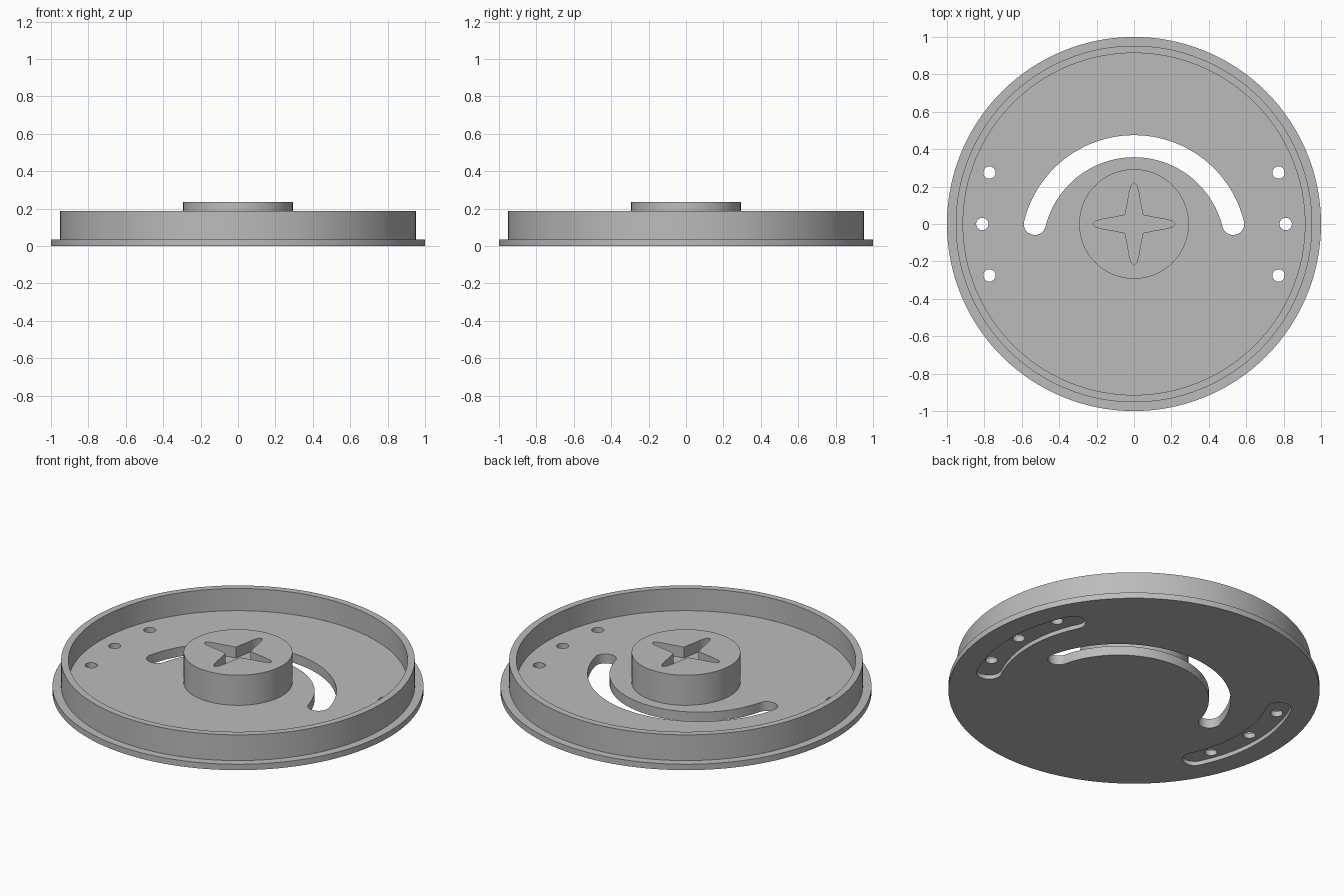
import bpy, bmesh, math

if "Cube" in bpy.data.objects:
    bpy.data.objects.remove(bpy.data.objects["Cube"])

SEG = 128
grey = bpy.data.materials.new("plain_grey")
grey.diffuse_color = (0.5, 0.5, 0.5, 1)
grey.use_nodes = True
grey.node_tree.nodes["Principled BSDF"].inputs["Base Color"].default_value = grey.diffuse_color


def make_object(name, bm):
    bmesh.ops.recalc_face_normals(bm, faces=bm.faces)
    mesh = bpy.data.meshes.new(name)
    bm.to_mesh(mesh)
    bm.free()
    mesh.materials.append(grey)
    obj = bpy.data.objects.new(name, mesh)
    bpy.context.collection.objects.link(obj)
    return obj


def lathe(name, profile):
    """Revolve (radius, z) points around z and cap both ends."""
    bm = bmesh.new()
    rings = [[bm.verts.new((r * math.cos(math.tau * i / SEG),
                            r * math.sin(math.tau * i / SEG), z))
              for i in range(SEG)] for r, z in profile]
    for a, b in zip(rings, rings[1:]):
        for i in range(SEG):
            j = (i + 1) % SEG
            bm.faces.new((a[i], a[j], b[j], b[i]))
    bm.faces.new(rings[0])
    bm.faces.new(rings[-1])
    return make_object(name, bm)


def prism(name, outline, z0, z1):
    """Extrude a flat outline from z0 to z1."""
    bm = bmesh.new()
    face = bm.faces.new([bm.verts.new((x, y, z0)) for x, y in outline])
    new = bmesh.ops.extrude_face_region(bm, geom=[face])["geom"]
    bmesh.ops.translate(bm, vec=(0, 0, z1 - z0),
                        verts=[v for v in new if isinstance(v, bmesh.types.BMVert)])
    return make_object(name, bm)


def arc(cx, cy, r, a0, a1, n):
    return [(cx + r * math.cos(a0 + (a1 - a0) * i / n),
             cy + r * math.sin(a0 + (a1 - a0) * i / n)) for i in range(n + 1)]


def arc_slot(cx, cy, r, half_width, a0, a1):
    """Curved slot outline with round ends."""
    def end(a):
        return cx + r * math.cos(a), cy + r * math.sin(a)
    pts = arc(cx, cy, r + half_width, a0, a1, 48)
    pts += arc(*end(a1), half_width, a1, a1 + math.pi, 14)[1:-1]
    pts += arc(cx, cy, r - half_width, a1, a0, 48)
    pts += arc(*end(a0), half_width, a0 + math.pi, a0 + math.tau, 14)[1:-1]
    return pts


def cut(target, cutter):
    mod = target.modifiers.new("cut", "BOOLEAN")
    mod.operation = "DIFFERENCE"
    mod.solver = "EXACT"
    mod.object = cutter
    bpy.context.view_layer.objects.active = target
    bpy.ops.object.modifier_apply(modifier=mod.name)
    bpy.data.objects.remove(cutter, do_unlink=True)


# Round tray: flange, raised rim, floor and central hub
body = lathe("wheel_tray", [
    (1.0, 0), (1.0, 0.035), (0.953, 0.035), (0.953, 0.188),
    (0.914, 0.188), (0.914, 0.056), (0.293, 0.056), (0.293, 0.235)])

# Crescent slot through the floor
tilt = math.radians(13.8)
cut(body, prism("crescent_cutter",
                arc_slot(0, -0.13, 0.546, 0.059, tilt, math.pi - tilt), -0.1, 0.12))

# Shallow curved pockets underneath and three screw holes on each side
span = math.radians(26)
for side in (0, math.pi):
    cut(body, prism("pocket_cutter",
                    arc_slot(0, 0, 0.805, 0.068, side - span, side + span), -0.1, 0.025))
    s = math.cos(side)
    for x, y in ((0.773, 0.275), (0.811, 0), (0.773, -0.275)):
        cut(body, prism("hole_cutter",
                        arc(s * x, y, 0.033, 0, math.tau, 24)[:-1], -0.1, 0.12))

# Four-armed star socket in the hub
arm = [(0.048, 0.048), (0.036, 0.105), (0.026, 0.165), (0.016, 0.204), (0, 0.221),
       (-0.016, 0.204), (-0.026, 0.165), (-0.036, 0.105)]
star = []
for k in range(4):
    c, s = round(math.cos(k * math.pi / 2)), round(math.sin(k * math.pi / 2))
    star += [(c * x - s * y, s * x + c * y) for x, y in arm]
cut(body, prism("star_cutter", star, 0.17, 0.3))

# Smooth round walls, crisp edges
bpy.ops.object.select_all(action="DESELECT")
body.select_set(True)
bpy.context.view_layer.objects.active = body
bpy.ops.object.shade_smooth_by_angle(angle=math.radians(30))
